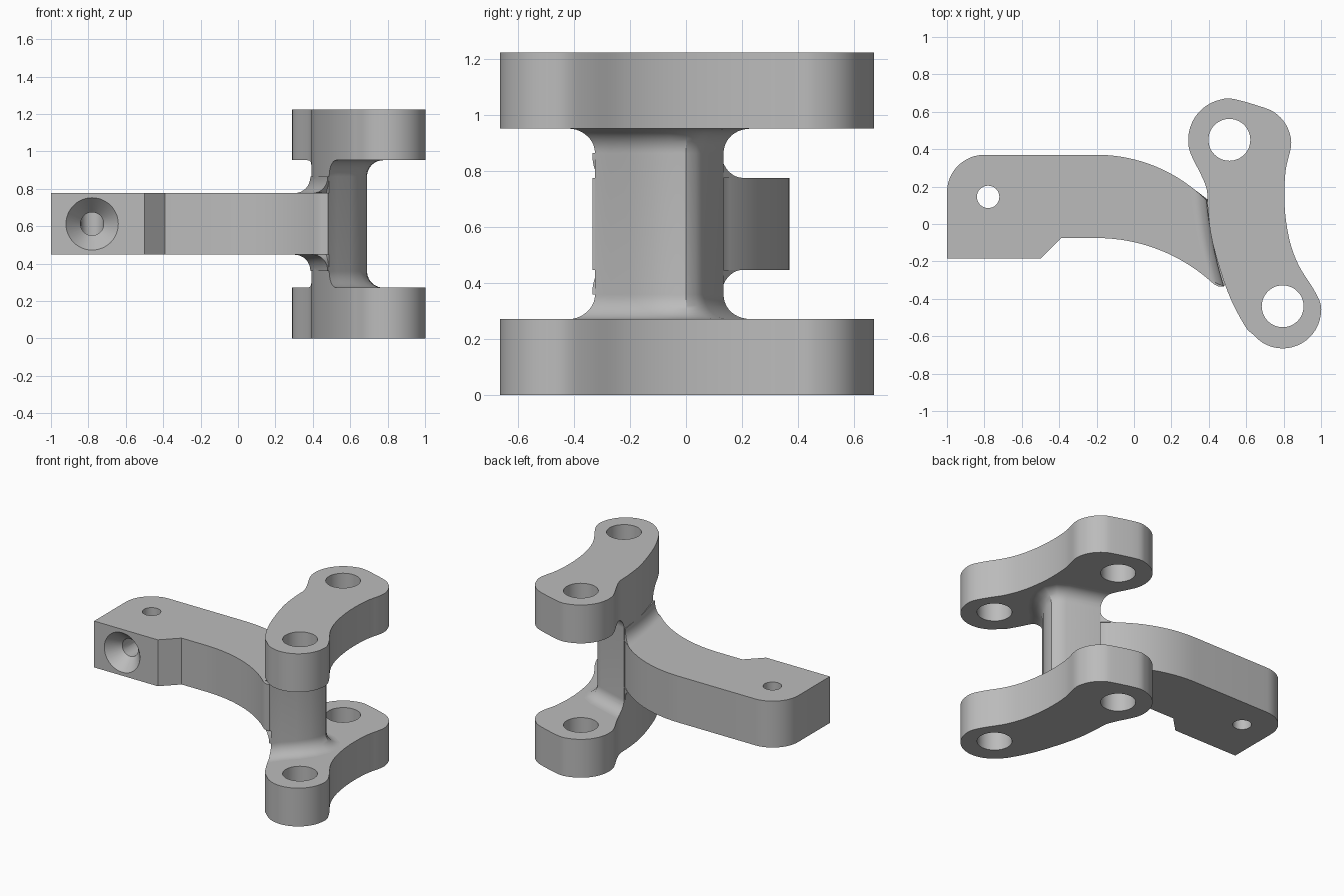
import bpy, bmesh
from math import sin, cos, pi, radians
from mathutils import Vector

cube = bpy.data.objects.get("Cube")
if cube:
    bpy.data.objects.remove(cube, do_unlink=True)

HEIGHT, PLATE = 1.225, 0.272
ARM_LOW, ARM_HIGH = 0.448, 0.777
R = (ARM_LOW - PLATE) / 2      # fillet radius
STEPS = 10

grey = bpy.data.materials.new("plain grey")
grey.use_nodes = True
grey.diffuse_color = (0.5, 0.5, 0.5, 1)
grey.node_tree.nodes["Principled BSDF"].inputs["Base Color"].default_value = grey.diffuse_color


def arc(cx, cy, r, start, end, n):
    angles = [radians(start + (end - start) * i / n) for i in range(n + 1)]
    return [(cx + r * cos(a), cy + r * sin(a)) for a in angles]


def smooth_loop(points, n=4):
    """Closed smooth curve through the points."""
    pts, out = [Vector(p) for p in points], []
    for i in range(len(pts)):
        a, b, c, d = (pts[(i + k) % len(pts)] for k in (-1, 0, 1, 2))
        for s in range(n):
            t = s / n
            out.append(tuple(b + (c - a) * (t / 2) + (a * 2 - b * 5 + c * 4 - d) * (t * t / 2)
                             + (b * 3 - a - c * 3 + d) * (t ** 3 / 2)))
    return out


def loft(name, rings):
    """Skin matching rings of 3D points and cap both ends."""
    bm = bmesh.new()
    loops = [[bm.verts.new(p) for p in ring] for ring in rings]
    n = len(loops[0])
    for low, high in zip(loops, loops[1:]):
        for i in range(n):
            j = (i + 1) % n
            bm.faces.new((low[i], low[j], high[j], high[i]))
    bm.faces.new(loops[0])
    bm.faces.new(loops[-1])
    bmesh.ops.recalc_face_normals(bm, faces=bm.faces)
    mesh = bpy.data.meshes.new(name)
    bm.to_mesh(mesh)
    bm.free()
    mesh.materials.append(grey)
    obj = bpy.data.objects.new(name, mesh)
    bpy.context.collection.objects.link(obj)
    return obj


def level(points, z):
    return [(x, y, z) for x, y in points]


def prism(name, points, z0, z1):
    return loft(name, [level(points, z0), level(points, z1)])


def select(obj):
    bpy.ops.object.select_all(action='DESELECT')
    obj.select_set(True)
    bpy.context.view_layer.objects.active = obj


def combine(obj, tool, operation):
    mod = obj.modifiers.new("cut", 'BOOLEAN')
    mod.operation, mod.object, mod.solver = operation, tool, 'EXACT'
    select(obj)
    bpy.ops.object.modifier_apply(modifier=mod.name)
    bpy.data.objects.remove(tool, do_unlink=True)


parts = []

# Twin clevis plates with two bores each
plate_outline = smooth_loop(
    arc(0.51, 0.45, 0.22, 200, 85, 6) + arc(0.64, 0.43, 0.2, 75, -5, 4)
    + [(0.81, 0.28), (0.805, 0.1), (0.83, -0.08), (0.88, -0.22), (0.955, -0.34)]
    + arc(0.795, -0.46, 0.205, 10, -140, 8)
    + [(0.59, -0.54), (0.5, -0.36), (0.42, -0.1), (0.395, 0.08), (0.39, 0.18), (0.36, 0.26)])
for name, z in (("lower_plate", 0), ("upper_plate", HEIGHT - PLATE)):
    plate = prism(name, plate_outline, z, z + PLATE)
    for x, y in ((0.51, 0.45), (0.795, -0.44)):
        bore = prism("bore", arc(x, y, 0.112, 0, 352.5, 47), z - 0.1, z + PLATE + 0.1)
        combine(plate, bore, 'DIFFERENCE')
    parts.append(plate)

# Column flaring into both plates, trimmed to the plate outline
side = [Vector(p) for p in ((0.43, -0.4), (0.48, -0.335), (0.53, -0.27), (0.6, -0.2),
                            (0.655, -0.12), (0.685, -0.05), (0.69, 0), (0.67, 0.035),
                            (0.62, 0.065), (0.39, 0.135), (0.3, 0.165))]


def flared(offset):
    out = []
    for i, p in enumerate(side):
        t = (side[min(i + 1, len(side) - 1)] - side[max(i - 1, 0)]).normalized()
        out.append((p.x + t.y * offset, p.y - t.x * offset))
    return out


turns = [pi / 2 * i / STEPS for i in range(STEPS + 1)]
flare = [(PLATE + R * (1 - cos(a)), R * (1 - sin(a))) for a in turns]
flare += [(HEIGHT - z, d) for z, d in reversed(flare)]
column = loft("column", [level(flared(d), z) for z, d in flare])
combine(column, prism("trim", plate_outline, 0, HEIGHT), 'INTERSECT')
parts.append(column)

# Curved arm
arm = prism("arm", [(-1, -0.185)] + arc(-0.8, 0.17, 0.2, 180, 90, 12)
            + arc(-0.2, -0.46, 0.83, 90, 45, 16)
            + [(0.5, 0.09), (0.52, -0.27), (0.48, -0.335), (0.45, -0.333)]
            + arc(-0.2, -0.995, 0.92, 47, 90, 16)
            + [(-0.39, -0.075), (-0.5, -0.185)], ARM_LOW, ARM_HIGH)
combine(arm, prism("pin_hole", arc(-0.78, 0.145, 0.06, 0, 348.75, 31), 0, HEIGHT), 'DIFFERENCE')

# Countersunk screw hole in the front of the arm
mid = (ARM_LOW + ARM_HIGH) / 2
profile = ((-0.195, 0.148), (-0.185, 0.14), (-0.095, 0.062), (0.145, 0.062))
screw = loft("screw_hole", [[(x, y, z) for x, z in arc(-0.78, mid, r, 0, 352.5, 47)]
                            for y, r in profile])
combine(arm, screw, 'DIFFERENCE')
parts.append(arm)


# Fillets where the arm meets the column
def fillet_ring(d):
    outer = Vector(arc(-0.2, -0.46, 0.83, 45 + 90 * d, 0, 1)[0])
    inner = Vector((0.48, -0.335)) + Vector((-0.9, 0.42)) * d
    edge = []
    for i in range(9):
        v = i / 8
        p = outer.lerp(inner, v)
        edge.append((p.x - 0.05 * v * (1 - v), p.y))
    return edge + [(0.52, -0.26), (0.5, 0.05)]


for name, base, sign in (("upper_fillet", ARM_HIGH, 1), ("lower_fillet", ARM_LOW, -1)):
    parts.append(loft(name, [level(fillet_ring(R * (1 - sin(a))), base + sign * R * (1 - cos(a)))
                             for a in turns]))

for part in parts:
    select(part)
    bpy.ops.object.shade_smooth_by_angle(angle=radians(30))
